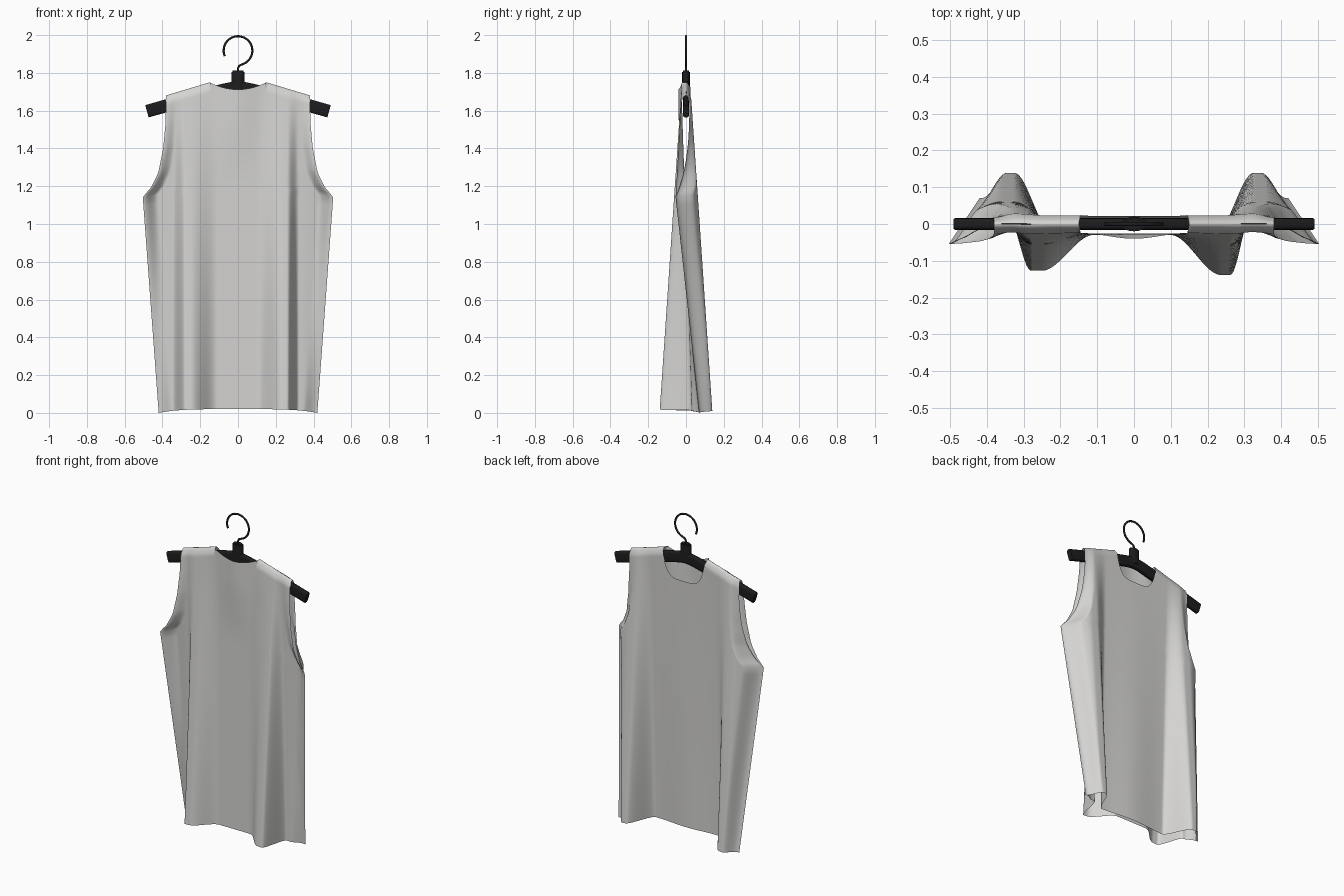
import bpy, bmesh, math
from mathutils import Vector

cube = bpy.data.objects.get("Cube")
if cube:
    bpy.data.objects.remove(cube)


def material(name, rgb, rough):
    m = bpy.data.materials.new(name)
    m.use_nodes = True
    m.diffuse_color = (*rgb, 1)
    bsdf = m.node_tree.nodes["Principled BSDF"]
    bsdf.inputs["Base Color"].default_value = (*rgb, 1)
    bsdf.inputs["Roughness"].default_value = rough
    return m


CLOTH = material("light grey cloth", (0.66, 0.655, 0.645), 0.9)
BLACK = material("black plastic", (0.012, 0.012, 0.013), 0.5)


def add(name, bm, mat, angle=40):
    bmesh.ops.recalc_face_normals(bm, faces=bm.faces)
    me = bpy.data.meshes.new(name)
    bm.to_mesh(me)
    bm.free()
    ob = bpy.data.objects.new(name, me)
    bpy.context.collection.objects.link(ob)
    me.materials.append(mat)
    bpy.ops.object.select_all(action='DESELECT')
    ob.select_set(True)
    bpy.context.view_layer.objects.active = ob
    bpy.ops.object.shade_smooth_by_angle(angle=math.radians(angle))
    return ob


def smooth(t):
    t = max(0.0, min(1.0, t))
    return t * t * (3 - 2 * t)


def lerp(a, b, t):
    return a + (b - a) * t


def keyed(keys, x, ease=smooth):
    """Interpolate through (position, value) keys."""
    for (x0, v0), (x1, v1) in zip(keys, keys[1:]):
        if x <= x1:
            return lerp(v0, v1, ease((x - x0) / (x1 - x0)))
    return keys[-1][1]


# ---------------------------------------------------------------- garment
SHOULDER, HEM, NECK, ARMPIT = 0.38, 0.42, 0.15, 1.14
PIT = ARMPIT / 1.68
SEAM_HEM, SEAM_PIT = 0.07, -0.055
WIDTH = [(0, HEM), (ARMPIT, 0.504), (1.165, 0.485), (1.19, 0.462), (1.27, 0.422),
         (1.40, 0.396), (1.53, 0.384), (1.68, SHOULDER)]
# fold shape of each panel at the hem; folds hang straight down
FRONT = [(-.51, .07), (-.345, .03), (-.28, -.128), (-.25, -.128), (-.11, -.03),
         (.10, -.03), (.237, -.14), (.262, -.14), (.32, .03), (.51, .07)]
BACK = [(-.48, .02), (-.36, .14), (-.325, .14), (-.225, -.02), (0, -.005),
        (.225, -.02), (.325, .14), (.36, .14), (.48, .02)]


def top_height(x, front):
    a = abs(x) / NECK
    if a >= 1:
        return 1.75 - 0.3 * (abs(x) - NECK)
    return 1.712 + 0.038 * a ** 2 if front else 1.58 + 0.17 * a ** 5


def panel_point(s, t, front):
    side = -1 if front else 1
    xt = s * SHOULDER
    zt = top_height(xt, front)
    z = lerp(0.02 * (1 - s ** 4), zt, t)
    x = s * keyed(WIDTH, t * 1.68, lambda u: u)
    # fabric wraps over the shoulder bar and stays open at the neck
    on_shoulder = abs(xt) >= NECK - 1e-4
    gap = math.sqrt(min(1, max(0, zt - z) / 0.04)) if on_shoulder else 1
    y_top = side * 0.024 * gap
    if front:
        y_top -= 0.016 * smooth(1 - abs(xt) / NECK) * smooth((z - 1.2) / 0.4)
    y = lerp(y_top, keyed(FRONT if front else BACK, x), max(0, 1 - z / 1.72))
    # side seam below the armpit, open armhole above it
    if t <= PIT:
        seam = lerp(SEAM_HEM, SEAM_PIT, t / PIT)
    else:
        u = (t - PIT) / (1 - PIT)
        seam = lerp(SEAM_PIT, -0.024 * gap if front else 0.018 * gap,
                    u if front else 1 - (1 - u) ** 3)
    band = lerp(0.18, 0.16, min(1, t / PIT))
    e = smooth((abs(s) - 1 + band) / band)
    return Vector((x, lerp(y, seam, e), z))


COLS = 152
rows = [PIT * i / 24 for i in range(24)]
rows += [lerp(PIT, 0.96, i / 20) for i in range(20)]
rows += [lerp(0.96, 1, 1 - (1 - i / 10) ** 2) for i in range(11)]
bm = bmesh.new()
for front in (True, False):
    grid = [[bm.verts.new(panel_point(2 * c / COLS - 1, t, front))
             for c in range(COLS + 1)] for t in rows]
    for a, b in zip(grid, grid[1:]):
        for c in range(COLS):
            bm.faces.new((a[c], a[c + 1], b[c + 1], b[c]))
bmesh.ops.remove_doubles(bm, verts=bm.verts, dist=0.0003)
add("sleeveless_top", bm, CLOTH, 60)

# ---------------------------------------------------------------- hanger bar
bm = bmesh.new()
rings = []
STATIONS = 32
for i in range(STATIONS + 1):
    x = lerp(-0.482, 0.482, i / STATIONS)
    r = math.hypot(x, 0.05)
    centre = Vector((x, 0, 1.735 - 0.285 * r))
    up = Vector((0.285 * x / r, 0, 1)).normalized()
    ring = []
    for k in range(16):
        a = math.tau * (k + 0.5) / 16
        ca, sa = math.cos(a), math.sin(a)
        # squared-off oval section
        py = 0.016 * math.copysign(abs(ca) ** 0.5, ca)
        pz = 0.034 * math.copysign(abs(sa) ** 0.4, sa)
        ring.append(bm.verts.new(centre + Vector((0, py, 0)) + up * pz))
    rings.append(ring)
for a, b in zip(rings, rings[1:]):
    for k in range(16):
        bm.faces.new((a[k], a[k - 1], b[k - 1], b[k]))
bm.faces.new(rings[0])
bm.faces.new(rings[-1])
add("hanger_bar", bm, BLACK)

# collar that holds the hook
bm = bmesh.new()
bmesh.ops.create_cone(bm, cap_ends=True, segments=24, radius1=0.035, radius2=0.035, depth=0.11)
rims = [e for e in bm.edges if abs(e.verts[0].co.z - e.verts[1].co.z) < 1e-4]
bmesh.ops.bevel(bm, geom=rims, offset=0.007, segments=2, affect='EDGES')
bmesh.ops.scale(bm, vec=(1, 0.57, 1), verts=bm.verts)
bmesh.ops.translate(bm, vec=(0, 0, 1.758), verts=bm.verts)
add("hook_collar", bm, BLACK)

# ---------------------------------------------------------------- wire hook
path = [(0, 1.80), (0.001, 1.826), (0.006, 1.838)]
for i in range(41):
    a = math.radians(lerp(-72, 203, i / 40))
    path.append((0.076 * math.cos(a), 1.918 + 0.076 * math.sin(a)))
curve = bpy.data.curves.new("wire_hook", 'CURVE')
curve.dimensions = '3D'
curve.bevel_depth = 0.006
curve.bevel_resolution = 3
curve.use_fill_caps = True
spline = curve.splines.new('POLY')
spline.points.add(len(path) - 1)
for p, (x, z) in zip(spline.points, path):
    p.co = (x, 0, z, 1)
spline.use_smooth = True
curve.materials.append(BLACK)
hook = bpy.data.objects.new("wire_hook", curve)
bpy.context.collection.objects.link(hook)
